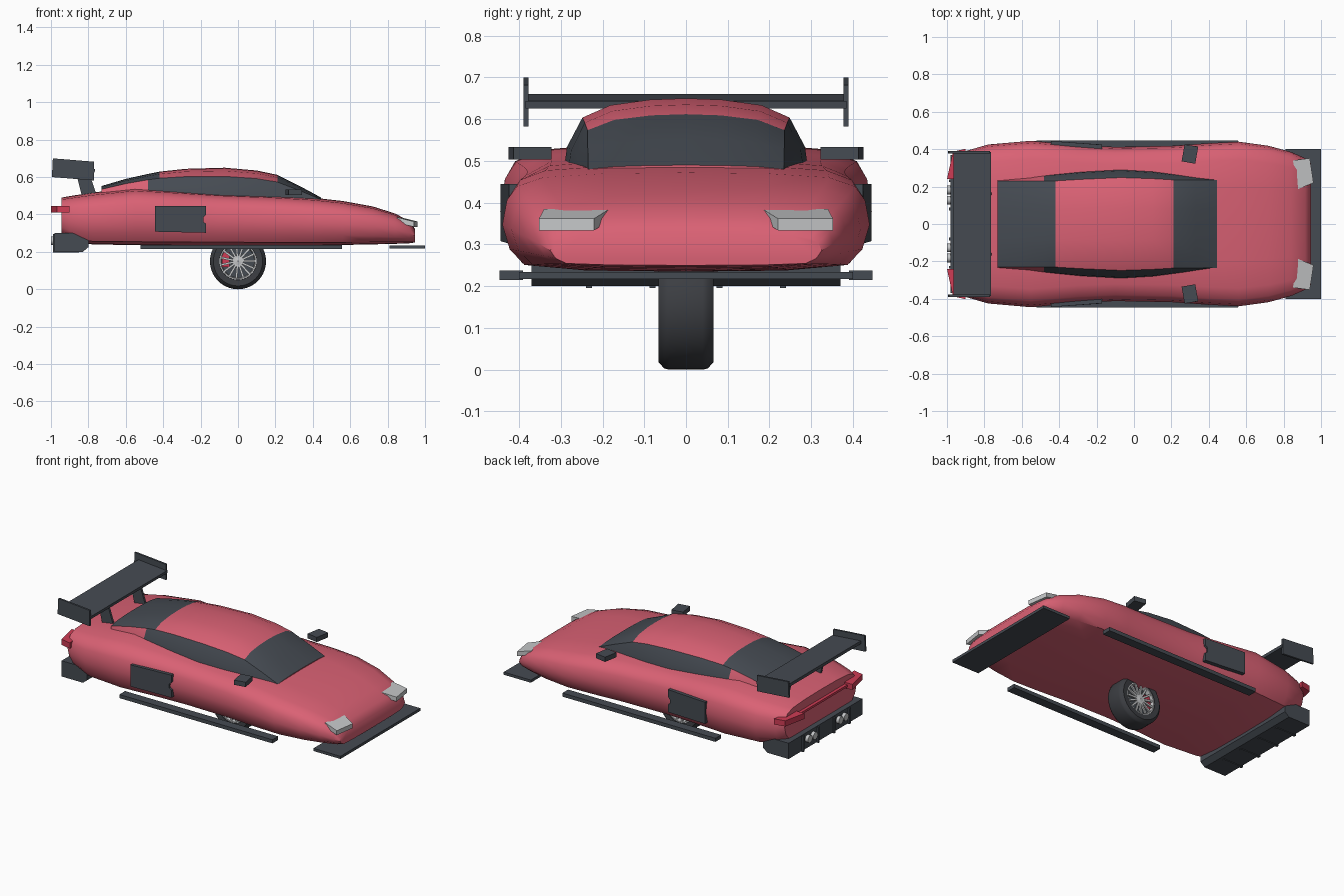
import bpy, bmesh, math
from mathutils import Vector, Matrix

if "Cube" in bpy.data.objects:
    bpy.data.objects.remove(bpy.data.objects["Cube"])


def material(name, rgb):
    m = bpy.data.materials.new(name)
    m.use_nodes = True
    m.diffuse_color = (*rgb, 1)
    m.node_tree.nodes["Principled BSDF"].inputs["Base Color"].default_value = (*rgb, 1)
    return m


PAINT = material("rose_red_paint", (0.70, 0.12, 0.175))
DARK = material("dark_slate", (0.06, 0.07, 0.085))
RUBBER = material("tyre_rubber", (0.045, 0.048, 0.055))
LAMP = material("pale_grey", (0.56, 0.57, 0.58))
TAIL = material("tail_red", (0.62, 0.045, 0.09))


def finish(name, bm, mats, mirror=False, smooth=None):
    bmesh.ops.recalc_face_normals(bm, faces=bm.faces[:])
    mesh = bpy.data.meshes.new(name)
    bm.to_mesh(mesh)
    bm.free()
    ob = bpy.data.objects.new(name, mesh)
    bpy.context.collection.objects.link(ob)
    for m in mats:
        mesh.materials.append(m)
    if smooth:
        bpy.ops.object.select_all(action='DESELECT')
        ob.select_set(True)
        bpy.context.view_layer.objects.active = ob
        bpy.ops.object.shade_smooth_by_angle(angle=math.radians(smooth))
    if mirror:
        mod = ob.modifiers.new("Mirror", 'MIRROR')
        mod.use_axis = (False, True, False)
    return ob


def box(name, x, y, z, mat, mirror=False, turn=None):
    """Box given by its (low, high) ranges, optionally turned about its centre."""
    bm = bmesh.new()
    size = [b - a for a, b in (x, y, z)]
    mid = Vector([(a + b) / 2 for a, b in (x, y, z)])
    mat4 = Matrix.Translation(mid) @ (turn or Matrix()) @ Matrix.Diagonal((*size, 1))
    bmesh.ops.create_cube(bm, size=1, matrix=mat4)
    return finish(name, bm, [mat], mirror)


def prism(name, pts, vec, mat, mirror=True):
    """Polygon extruded along a vector."""
    bm = bmesh.new()
    a = [bm.verts.new(p) for p in pts]
    b = [bm.verts.new(Vector(p) + Vector(vec)) for p in pts]
    bm.faces.new(a)
    bm.faces.new(b[::-1])
    for i in range(len(a)):
        j = (i + 1) % len(a)
        bm.faces.new((a[i], a[j], b[j], b[i]))
    return finish(name, bm, [mat], mirror)


def loft(name, xs, halves, mats, rule, smooth):
    """Skin over cross-sections; each half runs from one centre point outward."""
    bm = bmesh.new()
    rings = []
    for x, half in zip(xs, halves):
        ring = half + [(-y, z) for y, z in half[::-1] if y > 0]
        rings.append([bm.verts.new((x, y, z)) for y, z in ring])
    n = len(rings[0])
    for i in range(len(rings) - 1):
        for j in range(n):
            k = (j + 1) % n
            f = bm.faces.new((rings[i][j], rings[i][k], rings[i + 1][k], rings[i + 1][j]))
            f.material_index = rule(i, min(j, 2 * len(halves[0]) - 3 - j) if j < n - 1 else 0)
    for ring in (rings[0], rings[-1]):
        bm.faces.new(ring)
    return finish(name, bm, mats, smooth=smooth)


def lathe(name, profile, centre, mat, mirror=False, steps=40):
    """Closed (y, radius) profile turned about an axis along y."""
    bm = bmesh.new()
    rings = []
    for s in range(steps):
        a = math.tau * s / steps
        rings.append([bm.verts.new((centre[0] + r * math.cos(a), y, centre[1] + r * math.sin(a)))
                      for y, r in profile])
    for s in range(steps):
        p, q = rings[s], rings[(s + 1) % steps]
        for j in range(len(profile)):
            k = (j + 1) % len(profile)
            bm.faces.new((p[j], p[k], q[k], q[j]))
    return finish(name, bm, [mat], mirror, smooth=40)


# Body shell: x, half width, top, bottom
body = [(-.945, .36, .49, .29), (-.9, .39, .498, .262), (-.78, .425, .517, .24),
        (-.55, .445, .542, .236), (-.3, .422, .527, .235), (-.1, .412, .514, .235),
        (.2, .418, .502, .235), (.4, .432, .49, .235), (.56, .44, .472, .237),
        (.72, .418, .443, .24), (.84, .385, .405, .243), (.915, .352, .365, .246),
        (.945, .325, .325, .25)]
shape = [(0, 0), (.55, .01), (.88, .06), (.96, .22), (1, .47), (.975, .72),
         (.92, .86), (.78, .95), (.45, .99), (0, 1)]
loft("body_shell", [b[0] for b in body],
     [[(fy * w, zb + fz * (zt - zb)) for fy, fz in shape] for _, w, zt, zb in body],
     [PAINT], lambda i, j: 0, 40)

# Cabin: x, half width, roof height, base height, roof edge fraction
cabin = [(-.73, .24, .552, .49, .96), (-.6, .25, .59, .5, .92), (-.48, .262, .617, .505, .88),
         (-.42, .268, .629, .503, .86), (-.28, .281, .644, .495, .85), (-.07, .292, .65, .485, .85),
         (.1, .282, .635, .48, .86), (.21, .268, .612, .475, .88), (.33, .253, .552, .465, .93),
         (.445, .242, .49, .455, .97)]


def cabin_section(w, zt, zb, k):
    pts = [(0, 0), (1, 0), (.975, .3), (k, .72), (.73 * k, .9), (.35 * k, .98), (0, 1)]
    return [(fy * w, zb + fz * (zt - zb)) for fy, fz in pts]


def cabin_colour(i, j):
    x = cabin[i][0]
    if j >= 3:                                    # rear window and windscreen
        return int(x < -.43 or x > .2)
    return int(x > -.5)                           # side windows


loft("cabin", [c[0] for c in cabin], [cabin_section(*c[1:]) for c in cabin],
     [PAINT, DARK], cabin_colour, 35)

# Lower aero parts
box("front_splitter", (.81, 1), (-.4, .4), (.217, .234), DARK)
box("side_skirt", (-.52, .555), (.39, .447), (.215, .238), DARK, True)
prism("rear_diffuser", [(-.98, -.37, .2), (-.98, -.37, .3), (-.8, -.37, .3),
                        (-.8, -.37, .225), (-.83, -.37, .2)], (0, .74, 0), DARK, False)
for y in (.08, .232):
    box("diffuser_fin", (-.99, -.85), (y - .007, y + .007), (.196, .295), DARK, True)

# Exhaust pipes
for y in (.128, .182):
    bm = bmesh.new()
    bmesh.ops.create_cone(bm, cap_ends=True, segments=16, radius1=.023, radius2=.023, depth=.06,
                          matrix=Matrix.Translation((-.97, y, .26)) @ Matrix.Rotation(math.pi / 2, 4, 'Y'))
    finish("exhaust_pipe", bm, [LAMP], True, 40)

# Lamps
prism("headlight", [(.85, .34, .385), (.94, .352, .362), (.96, .22, .362), (.868, .183, .385)],
      (0, 0, -.028), LAMP)
prism("tail_light", [(-1, .24, .41), (-.968, .387, .41), (-.9, .402, .41), (-.92, .24, .41)],
      (0, 0, .036), TAIL)
box("tail_light_strip", (-.965, -.93), (-.25, .25), (.42, .434), TAIL)

# Door mirrors and side vents
box("door_mirror", (.262, .336), (.328, .42), (.503, .533), DARK, True,
    Matrix.Rotation(math.radians(-10), 4, 'Z'))
prism("side_vent", [(-.445, .444, .445), (-.17, .424, .445), (-.17, .424, .4), (-.185, .426, .385),
                    (-.185, .426, .36), (-.17, .424, .35), (-.17, .424, .302), (-.445, .444, .308)],
      (0, -.04, 0), DARK)

# Rear wing
box("wing_blade", (-.965, -.765), (-.385, .385), (.634, .652), DARK, False,
    Matrix.Rotation(math.radians(5), 4, 'Y'))
prism("wing_end_plate", [(-.99, .377, .7), (-.77, .377, .682), (-.77, .377, .582), (-.995, .377, .6)],
      (0, .012, 0), DARK)
prism("wing_strut", [(-.87, .155, .64), (-.8, .155, .635), (-.755, .155, .5), (-.835, .155, .5)],
      (0, .014, 0), DARK)

# Single central wheel
HUB = (0, .15)
lathe("tyre", [(-.045, .094), (-.063, .1), (-.066, .132), (-.052, .147), (-.04, .15), (.04, .15),
               (.052, .147), (.066, .132), (.063, .1), (.045, .094)], HUB, RUBBER)
lathe("rim_ring", [(.03, .088), (.03, .098), (.06, .1), (.06, .092)], HUB, LAMP, True)
lathe("hub_cap", [(.02, .002), (.02, .022), (.054, .02), (.057, .002)], HUB, LAMP, True, 20)
lathe("brake_disc", [(-.028, .002), (-.028, .093), (.028, .093), (.028, .002)], HUB, DARK)
box("brake_caliper", (-.086, -.045), (.028, .042), (.12, .2), TAIL, True)
bm = bmesh.new()
for s in range(15):
    bmesh.ops.create_cube(bm, size=1, matrix=Matrix.Translation((0, .049, HUB[1]))
                          @ Matrix.Rotation(math.tau * s / 15, 4, 'Y')
                          @ Matrix.Translation((.055, 0, 0)) @ Matrix.Diagonal((.08, .01, .011, 1)))
finish("wheel_spokes", bm, [LAMP], True)
